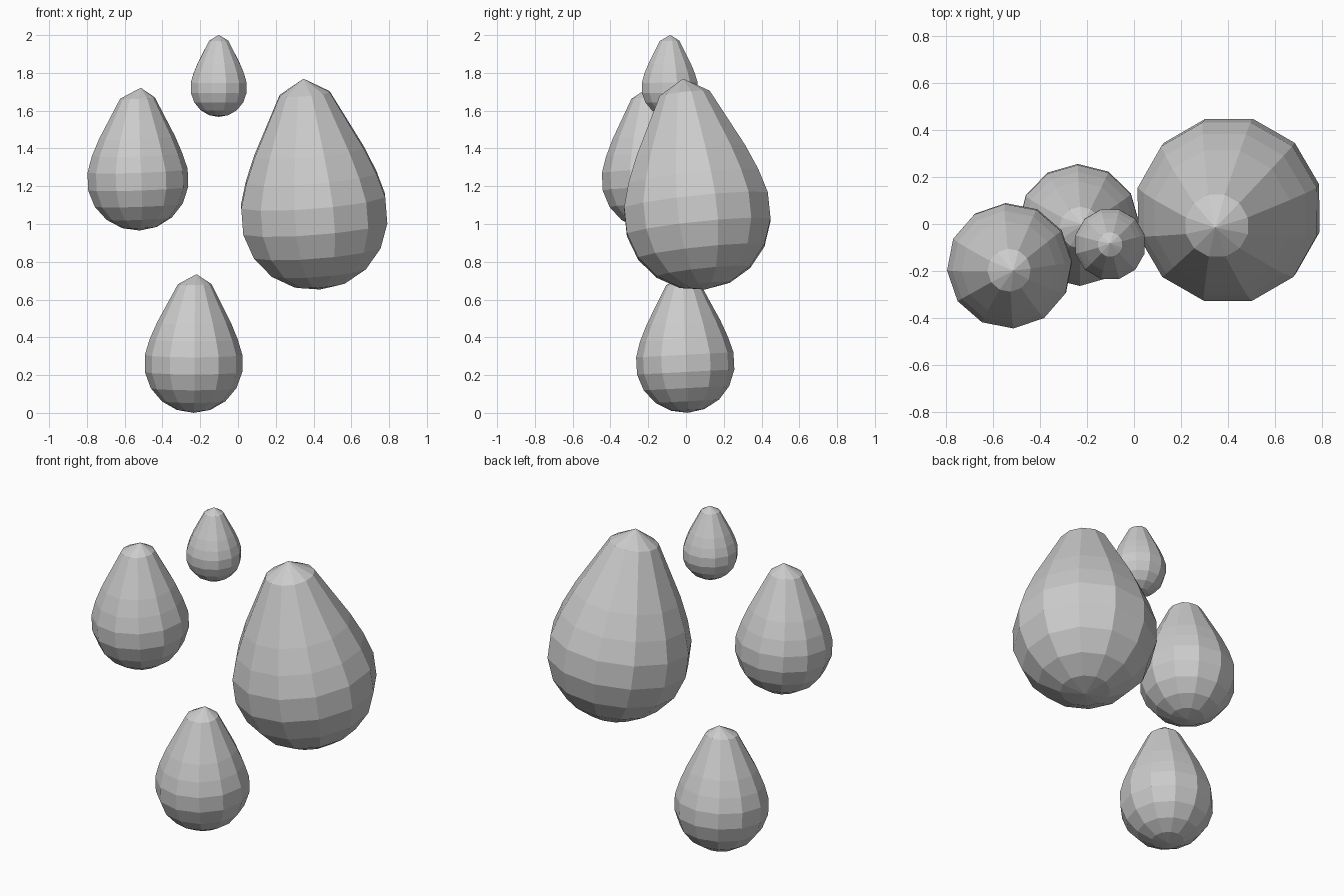
import bpy
import bmesh
from math import acos, pi, radians
from mathutils import Matrix, Vector

cube = bpy.data.objects.get("Cube")
if cube:
    bpy.data.objects.remove(cube, do_unlink=True)

# One plain grey for every drop
grey = bpy.data.materials.new("plain grey")
grey.use_nodes = True
colour = (0.6, 0.6, 0.6, 1)
grey.diffuse_color = colour
grey.node_tree.nodes["Principled BSDF"].inputs["Base Color"].default_value = colour

BANDS = 9
# Upper rings of the sphere drawn up to a point: ring -> (radius, height, lean weight)
UPPER = {6: (0.89, 0.49, 0), 7: (0.745, 0.83, 0.1), 8: (0.342, 1.6, 0.4), 9: (0, 1.8, 1)}


def make_drop(name, centre, size, spin, tilt, lean=(0, 0)):
    bm = bmesh.new()
    bmesh.ops.create_uvsphere(bm, u_segments=12, v_segments=BANDS, radius=1)
    turn = Matrix.Rotation(radians(spin), 3, "Z")
    for v in bm.verts:
        ring = round(acos(max(-1, min(1, -v.co.z))) / pi * BANDS)
        v.co = turn @ v.co
        if ring in UPPER:
            radius, height, weight = UPPER[ring]
            flat = v.co.xy.normalized() * radius if radius else Vector((0, 0))
            flat += Vector(lean) * weight
            v.co = (flat.x, flat.y, height)
    bmesh.ops.recalc_face_normals(bm, faces=bm.faces)
    mesh = bpy.data.meshes.new(name)
    bm.to_mesh(mesh)
    bm.free()
    mesh.materials.append(grey)
    drop = bpy.data.objects.new(name, mesh)
    drop.location = centre
    drop.scale = (size, size, size)
    drop.rotation_euler = (radians(tilt[0]), radians(tilt[1]), 0)
    bpy.context.collection.objects.link(drop)


make_drop("large_drop", (0.403, 0.06, 1.052), 0.402, 15, (6, -4.5))
make_drop("left_drop", (-0.53, -0.178, 1.235), 0.27, 4, (2.5, -2), (0.12, 0))
make_drop("lower_drop", (-0.235, -0.004, 0.262), 0.262, 1, (3, 0), (0.06, 0.1))
make_drop("small_drop", (-0.102, -0.086, 1.722), 0.155, 15, (1, 0), (0, 0.05))
